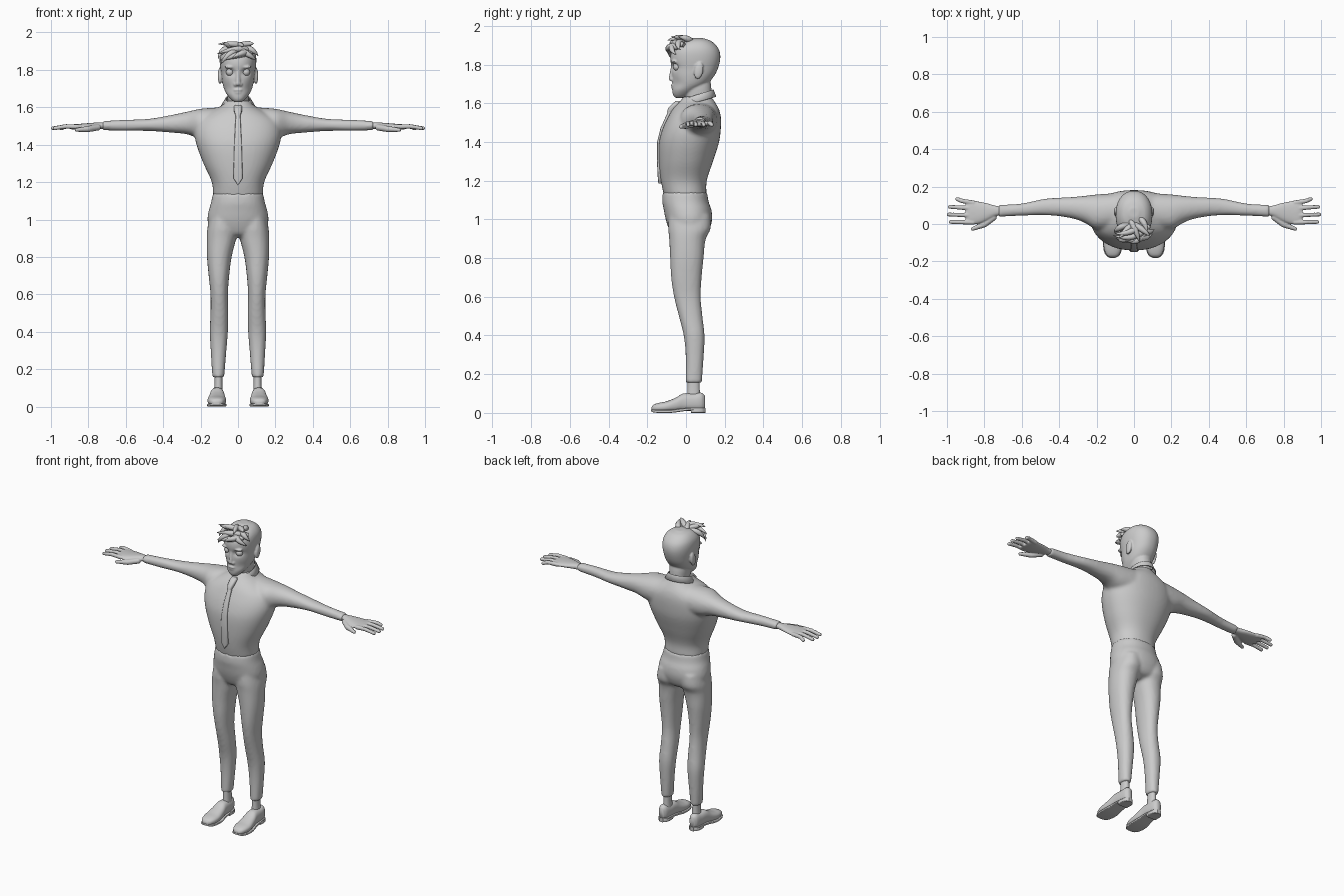
import bpy, bmesh, math
from mathutils import Matrix, Vector


def hermite(rows, sub):
    """Smoothly interpolate a table of ring extents keyed by its first column."""
    def slope(i, k):
        a, b = rows[max(i - 1, 0)], rows[min(i + 1, len(rows) - 1)]
        return (b[k] - a[k]) / (b[0] - a[0])
    out = []
    for i in range(len(rows) - 1):
        p, q = rows[i], rows[i + 1]
        h = q[0] - p[0]
        for s in range(sub):
            t = s / sub
            r = [p[0] + h * t]
            for k in range(1, 5):
                r.append((2*t**3 - 3*t*t + 1) * p[k] + (t**3 - 2*t*t + t) * h * slope(i, k)
                         + (3*t*t - 2*t**3) * q[k] + (t**3 - t*t) * h * slope(i + 1, k))
            out.append(r)
    return out + [list(rows[-1])]


def loft(bm, axis, rows, n=32, p=2.2, sub=4):
    """Closed loft; each row = position on axis, then min/max on the two other axes."""
    others = [k for k in range(3) if k != axis]
    rings = []
    for r in hermite(rows, sub) if sub > 1 else rows:
        ring = []
        for i in range(n):
            a = 2 * math.pi * i / n
            c, s = math.cos(a), math.sin(a)
            u = math.copysign(abs(c) ** (2 / p), c)
            v = math.copysign(abs(s) ** (2 / p), s)
            co = [0, 0, 0]
            co[axis] = r[0]
            co[others[0]] = (r[1] + r[2]) / 2 + u * (r[2] - r[1]) / 2
            co[others[1]] = (r[3] + r[4]) / 2 + v * (r[4] - r[3]) / 2
            ring.append(bm.verts.new(co))
        rings.append(ring)
    for a, b in zip(rings, rings[1:]):
        for i in range(n):
            bm.faces.new((a[i], a[(i + 1) % n], b[(i + 1) % n], b[i]))
    bm.faces.new(rings[0])
    bm.faces.new(rings[-1])


def sym(rows):
    return [(z, -w, w, a, b) for z, w, a, b in rows]


def ball(bm, c, r, scale=(1, 1, 1), rot=0):
    m = Matrix.Translation(c) @ Matrix.Rotation(rot, 4, 'X') @ Matrix.Diagonal((*scale, 1))
    bmesh.ops.create_uvsphere(bm, u_segments=16, v_segments=10, radius=r, matrix=m)


def chain(bm, pts, steps=6):
    """Row of overlapping balls (x, y, z, r), fused later by the remesh."""
    for a, b in zip(pts, pts[1:]):
        for s in range(steps + 1):
            q = [a[k] + (b[k] - a[k]) * s / steps for k in range(4)]
            ball(bm, q[:3], q[3])


def mirror(bm):
    d = bmesh.ops.duplicate(bm, geom=bm.verts[:] + bm.edges[:] + bm.faces[:])
    for v in d["geom"]:
        if isinstance(v, bmesh.types.BMVert):
            v.co.x *= -1


def finish(name, bm, voxel=0, smooth=0, angle=40):
    bmesh.ops.recalc_face_normals(bm, faces=bm.faces)
    me = bpy.data.meshes.new(name)
    bm.to_mesh(me)
    bm.free()
    ob = bpy.data.objects.new(name, me)
    bpy.context.collection.objects.link(ob)
    bpy.ops.object.select_all(action='DESELECT')
    ob.select_set(True)
    bpy.context.view_layer.objects.active = ob
    if voxel:
        m = ob.modifiers.new("fuse", 'REMESH')
        m.mode, m.voxel_size, m.use_smooth_shade = 'VOXEL', voxel, True
        s = ob.modifiers.new("soften", 'SMOOTH')
        s.factor, s.iterations = 0.5, smooth
    else:
        bpy.ops.object.shade_smooth_by_angle(angle=math.radians(angle))
    return ob


# shirt: sleeves mirrored, then fused with the torso
bm = bmesh.new()
loft(bm, 0, [(.10, -.02, .165, 1.42, 1.60), (.2, -.03, .158, 1.43, 1.592), (.27, .01, .15, 1.455, 1.577),
             (.35, .034, .143, 1.464, 1.56), (.47, .047, .136, 1.473, 1.539), (.6, .044, .11, 1.474, 1.533),
             (.725, .038, .102, 1.477, 1.527)])
mirror(bm)
loft(bm, 2, sym([(1.12, .132, -.113, .106), (1.2, .14, -.13, .107), (1.3, .185, -.14, .14), (1.4, .222, -.139, .171),
                 (1.47, .233, -.12, .18), (1.53, .215, -.092, .18), (1.57, .16, -.068, .17),
                 (1.61, .085, -.032, .147), (1.635, .065, -.01, .13)]), n=48)
finish("shirt", bm, .01, 5)

# trousers
bm = bmesh.new()
loft(bm, 2, [(.155, .074, .137, -.002, .082), (.3, .062, .146, -.002, .092), (.4, .054, .151, -.012, .096),
             (.5, .052, .147, -.037, .085), (.6, .054, .147, -.062, .076), (.7, .047, .157, -.077, .081),
             (.8, .034, .166, -.082, .091), (.9, .01, .167, -.087, .102), (.95, .005, .164, -.092, .127),
             (1.02, .01, .15, -.09, .125)])
mirror(bm)
loft(bm, 2, sym([(.905, .05, -.04, .06), (.92, .11, -.07, .1), (.95, .15, -.088, .122), (1.0, .163, -.105, .135),
                 (1.05, .156, -.115, .131), (1.09, .144, -.122, .117), (1.14, .135, -.12, .109)]), n=48)
finish("trousers", bm, .01, 4)

# hands: palm, four fingers, thumb
bm = bmesh.new()
loft(bm, 0, [(.68, .05, .09, 1.486, 1.516), (.74, .042, .098, 1.483, 1.519), (.79, .018, .112, 1.482, 1.516),
             (.84, 0, .122, 1.48, 1.512), (.88, -.003, .128, 1.481, 1.509), (.9, .008, .12, 1.485, 1.504)])
for y0, y1, tip in ((.114, .133, .945), (.083, .092, .985), (.046, .051, .99), (.009, .011, .98)):
    chain(bm, [(.86, y0, 1.496, .013), (.92, (y0 + y1) / 2, 1.498, .0125), (tip, y1, 1.488, .011)])
chain(bm, [(.75, .035, 1.492, .017), (.80, -.002, 1.484, .017), (.862, -.026, 1.479, .011)])
mirror(bm)
finish("hands", bm, .0045, 3)

# head: skull loft with eye sockets, then nose, lips, brows, ears, neck
bm = bmesh.new()
loft(bm, 2, sym([(1.628, .02, -.056, -.015), (1.643, .038, -.067, .02), (1.67, .06, -.071, .06), (1.70, .075, -.07, .11),
                 (1.74, .085, -.072, .145), (1.78, .09, -.074, .165), (1.83, .097, -.081, .177), (1.87, .097, -.074, .173),
                 (1.90, .087, -.05, .155), (1.925, .062, -.008, .123), (1.937, .025, .035, .085)]), n=64)
for v in bm.verts:
    if v.co.y < 0:
        d = ((abs(v.co.x) - .042) / .022) ** 2 + ((v.co.z - 1.788) / .016) ** 2
        v.co.y += .02 * math.exp(-d)
        d = ((abs(v.co.x) - .06) / .025) ** 2 + ((v.co.z - 1.70) / .03) ** 2
        v.co.y += .008 * math.exp(-d)
chain(bm, [(0, -.066, 1.79, .012), (0, -.076, 1.728, .014)])
for s in (-1, 1):
    ball(bm, (s * .013, -.07, 1.722), .011)
    ball(bm, (s * .042, -.06, 1.815), .03, (1, .6, .3))
    ball(bm, (s * .097, .066, 1.768), .04, (.28, .6, 1.12), -.2)
ball(bm, (0, -.064, 1.692), .026, (1, .6, .26))
ball(bm, (0, -.063, 1.679), .022, (1, .6, .3))
loft(bm, 2, sym([(1.56, .06, .01, .14), (1.63, .055, -.005, .133), (1.69, .058, -.015, .13), (1.75, .05, 0, .12)]))
finish("head", bm, .005, 3)

# eyes
bm = bmesh.new()
ball(bm, (.043, -.046, 1.788), .021)
mirror(bm)
finish("eyes", bm, angle=60)

# hair: tapered locks swept over the forehead
cu = bpy.data.curves.new("hair", 'CURVE')
cu.dimensions, cu.bevel_depth, cu.bevel_resolution, cu.use_fill_caps = '3D', 1, 3, True
locks = [((.07, -.04, 1.89), (.0, -.11, 1.885), (-.1, -.075, 1.85)),
         ((.08, -.01, 1.90), (.0, -.10, 1.93), (-.112, -.06, 1.885)),
         ((.05, .0, 1.92), (-.02, -.06, 1.945), (-.105, -.05, 1.938)),
         ((.02, -.03, 1.91), (-.05, -.11, 1.90), (-.092, -.075, 1.83)),
         ((.0, -.04, 1.91), (.05, -.10, 1.89), (.1, -.05, 1.85)),
         ((.02, -.01, 1.92), (.075, -.06, 1.92), (.108, -.03, 1.875)),
         ((.0, .0, 1.925), (.05, -.03, 1.945), (.085, -.065, 1.94)),
         ((-.01, .0, 1.92), (-.045, -.04, 1.93), (-.08, -.075, 1.945)),
         ((-.03, .0, 1.915), (-.09, -.02, 1.92), (-.105, -.045, 1.86)),
         ((.03, .03, 1.92), (.06, .01, 1.935), (.07, -.04, 1.945)),
         ((-.02, .02, 1.92), (.01, -.03, 1.945), (.03, -.095, 1.925)),
         ((.05, -.05, 1.89), (.03, -.1, 1.9), (-.03, -.098, 1.865))]
for pts in locks:
    sp = cu.splines.new('NURBS')
    sp.points.add(2)
    for pt, co, r in zip(sp.points, pts, (.012, .025, .001)):
        pt.co, pt.radius = (*co, 1), r
    sp.order_u, sp.use_endpoint_u, sp.resolution_u = 3, True, 10
bpy.context.collection.objects.link(bpy.data.objects.new("hair", cu))

# collar: folded band with two points at the front
bm = bmesh.new()
N, prev = 64, None
for i in range(N + 1):
    a = .1 + (2 * math.pi - .2) * i / N
    f = (1 + math.cos(a)) / 2
    g = math.exp(-((min(a, 2 * math.pi - a) - .33) / .2) ** 2)
    s, c = math.sin(a), math.cos(a)
    top = 1.668 - .05 * f
    col = [bm.verts.new((.062 * s, .062 - .074 * c, top)),
           bm.verts.new((.067 * s, .062 - .08 * c, top + .003)),
           bm.verts.new((.09 * s, .062 - .095 * c - .045 * g, top - .034 - .028 * g))]
    if prev:
        for k in range(2):
            bm.faces.new((prev[k], col[k], col[k + 1], prev[k + 1]))
    prev = col
ob = finish("collar", bm)
m = ob.modifiers.new("thickness", 'SOLIDIFY')
m.thickness = .005

# tie: blade and knot
bm = bmesh.new()
loft(bm, 2, sym([(1.185, .001, -.143, -.12), (1.22, .025, -.146, -.12), (1.3, .023, -.15, -.12), (1.4, .02, -.149, -.12),
                 (1.47, .017, -.132, -.1), (1.53, .014, -.105, -.07), (1.565, .012, -.088, -.05)]), n=24, p=5, sub=1)
loft(bm, 2, sym([(1.553, .012, -.098, -.05), (1.575, .02, -.092, -.04), (1.605, .022, -.062, -.01),
                 (1.612, .016, -.05, -.01)]), n=24, p=3, sub=1)
finish("tie", bm)

# ankles
bm = bmesh.new()
loft(bm, 2, [(.06, .08, .13, .005, .075), (.12, .083, .126, .008, .071), (.2, .083, .126, .01, .07)])
mirror(bm)
finish("ankles", bm)

# shoes: upper, sole, heel
bm = bmesh.new()
loft(bm, 1, [(-.178, .1, .13, .012, .03), (-.168, .083, .145, .008, .042), (-.14, .069, .158, .004, .052),
             (-.1, .064, .163, .004, .06), (-.05, .068, .156, .006, .08), (-.015, .073, .15, .01, .1),
             (.04, .076, .146, .01, .1), (.08, .083, .14, .012, .104), (.097, .095, .127, .02, .09)], n=32, p=2.4)
mirror(bm)
finish("shoes", bm, angle=60)
bm = bmesh.new()
loft(bm, 1, [(-.181, .1, .13, .008, .018), (-.17, .08, .148, .003, .016), (-.14, .066, .162, 0, .015),
             (-.08, .062, .165, 0, .015), (-.03, .068, .156, .006, .022), (.03, .073, .149, .014, .026),
             (.08, .08, .142, .014, .026), (.1, .098, .124, .014, .026)], n=32, p=6)
loft(bm, 1, [(.025, .075, .147, 0, .02), (.06, .074, .148, 0, .02), (.085, .082, .14, 0, .02),
             (.1, .098, .124, 0, .02)], n=32, p=6)
mirror(bm)
finish("soles", bm)
